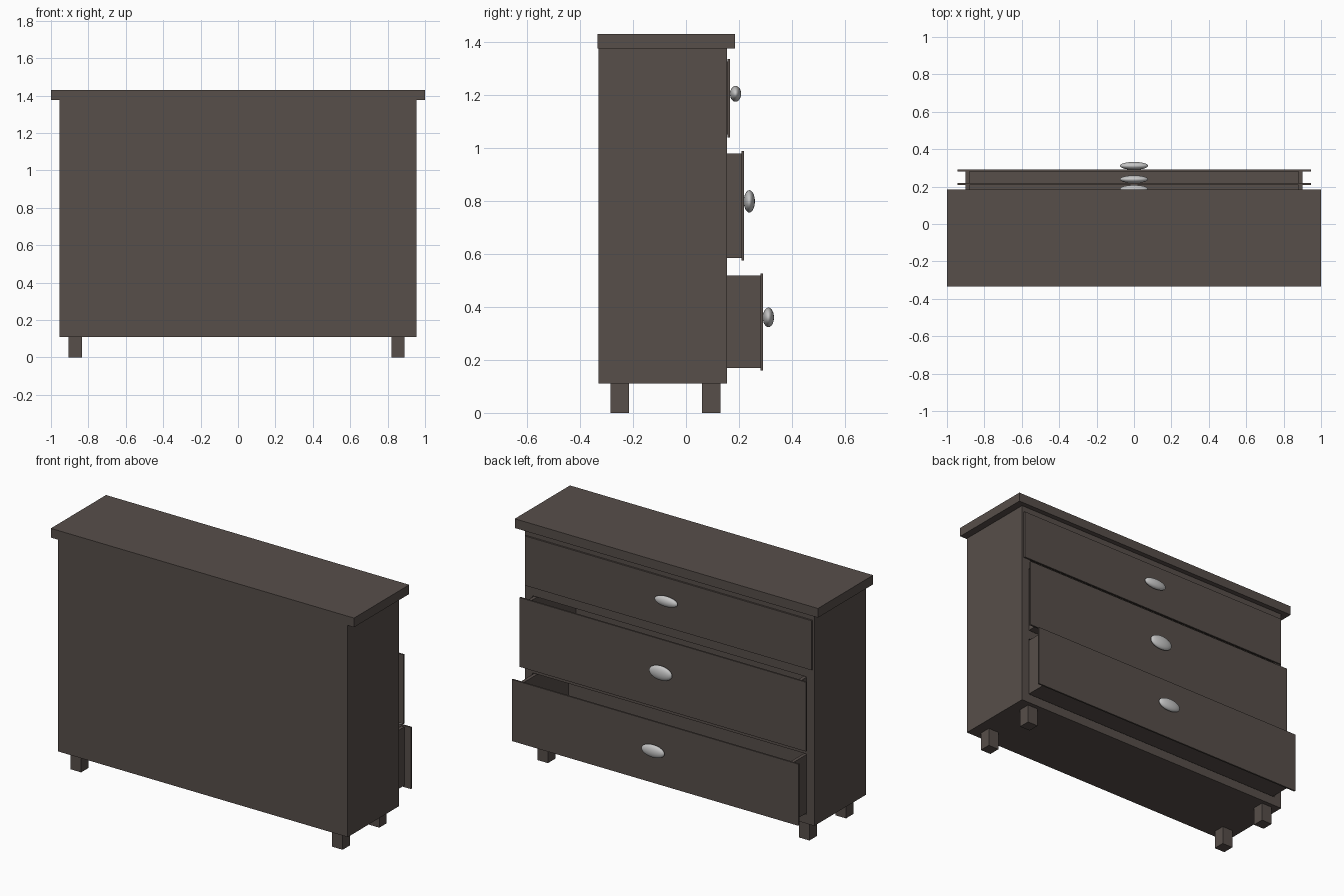
import bpy
import bmesh
from mathutils import Matrix

cube = bpy.data.objects.get("Cube")
if cube:
    bpy.data.objects.remove(cube, do_unlink=True)


def make_material(name, rgb):
    mat = bpy.data.materials.new(name)
    mat.use_nodes = True
    mat.diffuse_color = (*rgb, 1)
    mat.node_tree.nodes["Principled BSDF"].inputs["Base Color"].default_value = (*rgb, 1)
    return mat


wood = make_material("dark brown wood", (0.095, 0.077, 0.068))
metal = make_material("light grey metal", (0.56, 0.56, 0.56))


def make_object(name, bm, mat):
    mesh = bpy.data.meshes.new(name)
    bm.to_mesh(mesh)
    bm.free()
    mesh.materials.append(mat)
    obj = bpy.data.objects.new(name, mesh)
    bpy.context.collection.objects.link(obj)
    return obj


def boards(name, *boxes):
    """One object made of boxes, each given as x, y and z ranges."""
    bm = bmesh.new()
    for x, y, z in boxes:
        centre = [(a + b) / 2 for a, b in (x, y, z)]
        size = [b - a for a, b in (x, y, z)]
        matrix = Matrix.Translation(centre) @ Matrix.Diagonal((*size, 1))
        bmesh.ops.create_cube(bm, size=1, matrix=matrix)
    return make_object(name, bm, wood)


# Cabinet shell, open on the drawer side
BACK, FACE = -0.33, 0.155
LOW, HIGH = 0.11, 1.375
INNER = 0.905
for side, x in (("right", (-0.955, -INNER)), ("left", (INNER, 0.955))):
    boards(side + "_side_panel", (x, (BACK, FACE), (LOW, HIGH)))
boards("back_panel", ((-INNER, INNER), (BACK, BACK + 0.02), (LOW, HIGH)))
boards("table_top", ((-1, 1), (-0.335, 0.185), (HIGH, 1.43)))

# Bottom board, shelves between the drawers, and top rail
for name, z in (("bottom_board", (LOW, 0.165)), ("lower_shelf", (0.525, 0.58)),
                ("upper_shelf", (0.985, 1.04)), ("top_rail", (1.33, HIGH))):
    boards(name, ((-INNER, INNER), (BACK + 0.02, FACE), z))

# Legs
for side, x in (("right", (-0.905, -0.835)), ("left", (0.82, 0.89))):
    for end, y in (("front", (-0.285, -0.215)), ("back", (0.06, 0.13))):
        boards(end + "_" + side + "_leg", (x, y, (0, LOW)))

# Drawers: name, outer face y, panel z range, knob half height
WALL, DEPTH, WIDE = 0.02, 0.46, 0.9
drawers = (
    ("top", 0.167, 1.04, 1.335, 0.03),
    ("middle", 0.219, 0.575, 0.988, 0.042),
    ("bottom", 0.291, 0.16, 0.527, 0.037),
)
for name, face, low, high, knob_height in drawers:
    boards(name + "_drawer_front", ((-0.945, 0.945), (face - 0.01, face), (low, high)))
    y0, y1 = face - DEPTH, face - 0.01
    z = (low + 0.01, high - 0.008)
    boards(name + "_drawer_box",
           ((-WIDE, WALL - WIDE), (y0, y1), z),
           ((WIDE - WALL, WIDE), (y0, y1), z),
           ((WALL - WIDE, WIDE - WALL), (y0, y0 + WALL), z),
           ((WALL - WIDE, WIDE - WALL), (y0 + WALL, y1), (z[0], z[0] + WALL)))

    # Flattened oval knob
    bm = bmesh.new()
    spot = Matrix.Translation((0, face + 0.02, (low + high) / 2 + 0.017))
    shape = Matrix.Diagonal((0.075, 0.021, knob_height, 1))
    bmesh.ops.create_uvsphere(bm, u_segments=32, v_segments=16, radius=1, matrix=spot @ shape)
    for f in bm.faces:
        f.smooth = True
    make_object(name + "_knob", bm, metal)
